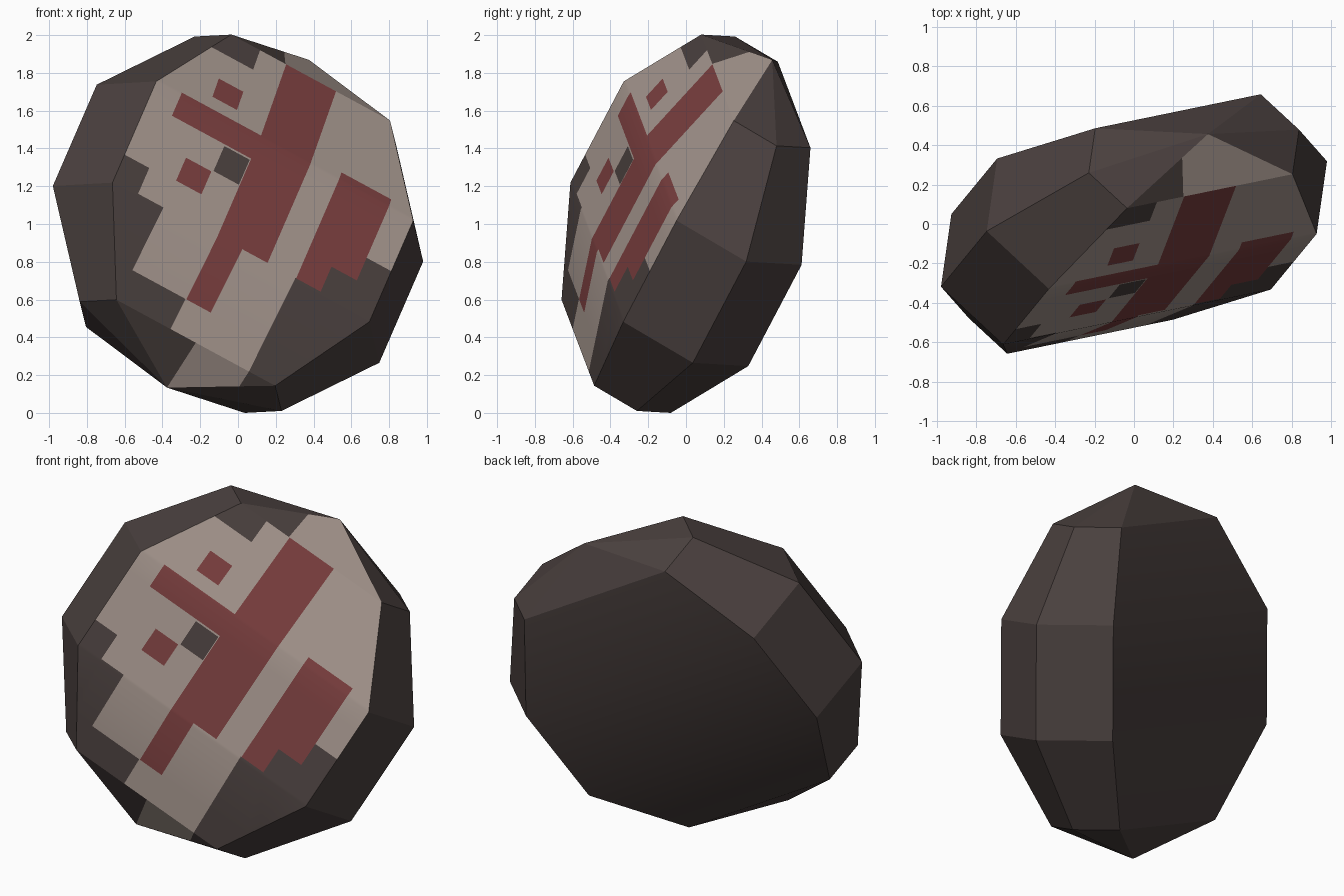
import bpy, bmesh, math
from mathutils import Vector, Matrix

if "Cube" in bpy.data.objects:
    bpy.data.objects.remove(bpy.data.objects["Cube"])

# Stone axes: long axis (u), outward axis of the painted side (n), sideways axis (v)
U = Vector((.358, .435, .826)).normalized()
N = Vector((.351, -.883, .313))
N = (N - U * N.dot(U)).normalized()
V = U.cross(N)
R, NARROW = 1.05, .787
HEIGHT = [0, .23, .375, .375, .23, 0, .23, .375, .375, .23]


def material(name, rgb):
    m = bpy.data.materials.new(name)
    m.diffuse_color = (*rgb, 1)
    m.use_nodes = True
    m.node_tree.nodes["Principled BSDF"].inputs["Base Color"].default_value = m.diffuse_color
    return m


mats = [material("dark_stone", (.068, .051, .048)),
        material("tan_paint", (.370, .300, .265)),
        material("red_paint", (.192, .048, .048))]

# Paint regions as (u_min, u_max, v_min, v_max); later ones cover earlier ones
DARK, TAN, RED = 0, 1, 2
PAINT = [
    (TAN, -2, 2, -2, 2),
    # bare left edge, stepping inward toward the bottom
    (DARK, -2, -.145, -2, -.635), (DARK, -2, -.31, -2, -.48),
    (DARK, -2, -.675, -2, -.155), (DARK, -2, -.85, -2, 0),
    # bare right edge
    (DARK, -2, 0, .635, 2), (DARK, -2, -.145, .48, 2), (DARK, -2, -.305, .325, 2),
    # bare top edge and single bare square
    (DARK, .71, 2, -2, -.31), (DARK, .85, 2, -2, -.155), (DARK, .02, .18, -.31, -.155),
    # main red stripe with its arm
    (RED, -.675, .85, -.15, 0), (RED, -.305, .85, 0, .155), (RED, .19, .34, -.635, -.15),
    # two red squares
    (RED, .415, .545, -.47, -.32), (RED, -.135, .012, -.475, -.32),
    # red block on the right
    (RED, -.305, .38, .33, .48), (RED, -.145, .38, .48, .635),
]

# Body: ten-sided girdle with an arched crown on both sides (local x=v, y=u, z=n)
bm = bmesh.new()
ang = [math.radians(36 * i) for i in range(10)]
ring = [bm.verts.new((R * math.sin(a), R * math.cos(a), 0)) for a in ang]
for side in (1, -1):
    top = [ring[i] if i in (0, 5) else
           bm.verts.new((NARROW * R * math.sin(a), R * math.cos(a), side * HEIGHT[i]))
           for i, a in enumerate(ang)]
    # sloping side facets
    for i in range(10):
        j = (i + 1) % 10
        quad = [ring[i], ring[j], top[j], top[i]]
        bm.faces.new(list(dict.fromkeys(quad)))
    # crown: end triangles and three softly shaded strips
    crown = [bm.faces.new((top[0], top[1], top[9])), bm.faces.new((top[5], top[4], top[6]))]
    for i in (1, 2, 3):
        f = bm.faces.new((top[i], top[i + 1], top[9 - i], top[10 - i]))
        f.smooth = True
        crown.append(f)
    if side == 1:
        for f in crown:
            f.material_index = TAN
bmesh.ops.recalc_face_normals(bm, faces=bm.faces)

# Cut the painted crown along the edges of the paint regions
for axis, cols in ((Vector((0, 1, 0)), (1, 2)), (Vector((1, 0, 0)), (3, 4))):
    for c in sorted({p[k] for p in PAINT for k in cols if abs(p[k]) < 1.5}):
        faces = [f for f in bm.faces if f.material_index == TAN]
        geom = faces + list({e for f in faces for e in f.edges}) + list({v for f in faces for v in f.verts})
        bmesh.ops.bisect_plane(bm, geom=geom, dist=.002, plane_co=axis * c, plane_no=axis)

# Colour each cut piece by the region it lies in
for f in [f for f in bm.faces if f.material_index == TAN]:
    c = f.calc_center_median()
    for col, u0, u1, v0, v1 in PAINT:
        if u0 < c.y < u1 and v0 < c.x < v1:
            f.material_index = col

# Tilt the stone and rest it on the ground
rot = Matrix((V, U, N)).transposed().to_4x4()
bm.transform(rot)
low = min(v.co.z for v in bm.verts)
bm.transform(Matrix.Translation((0, 0, -low)))

mesh = bpy.data.meshes.new("painted_stone")
bm.to_mesh(mesh)
bm.free()
for m in mats:
    mesh.materials.append(m)
obj = bpy.data.objects.new("painted_stone", mesh)
bpy.context.collection.objects.link(obj)
